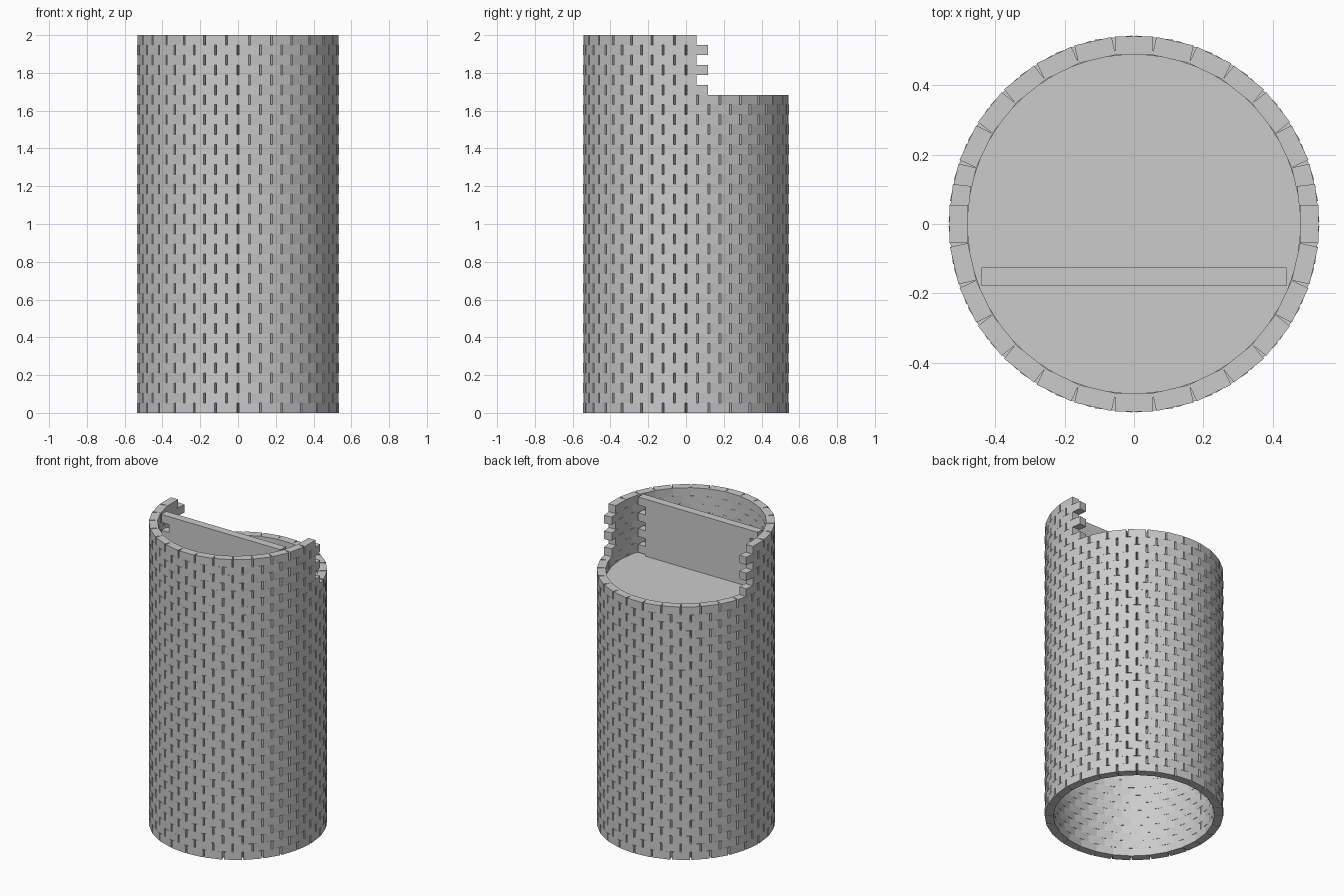
import bpy, bmesh, math
from mathutils import Matrix

cube = bpy.data.objects.get("Cube")
if cube:
    bpy.data.objects.remove(cube, do_unlink=True)

COURSES, LOW_COURSES, PER_RING = 38, 32, 28
COURSE_H = 2.0 / COURSES
BRICK_W, BRICK_D = 0.11, 0.053
RX, RY = 0.506, 0.515          # brick centre line of the slightly oval ring
FLOOR_Z = 1.62

stone = bpy.data.materials.new("grey stone")
stone.use_nodes = True
colour = (0.6, 0.6, 0.6, 1)
stone.diffuse_color = colour
stone.node_tree.nodes["Principled BSDF"].inputs["Base Color"].default_value = colour


def brick(bm, x, y, course, turn=0.0):
    """Add one box-shaped brick lying in the given course."""
    z = (course + 0.5) * COURSE_H
    place = (Matrix.Translation((x, y, z)) @ Matrix.Rotation(turn, 4, "Z")
             @ Matrix.Diagonal((BRICK_W, BRICK_D, COURSE_H, 1)))
    bmesh.ops.create_cube(bm, size=1, matrix=place)


def finish(bm, name):
    mesh = bpy.data.meshes.new(name)
    bm.to_mesh(mesh)
    bm.free()
    mesh.materials.append(stone)
    obj = bpy.data.objects.new(name, mesh)
    bpy.context.collection.objects.link(obj)
    return obj


# Round wall: staggered rings, the upper courses only around the front half
wall = bmesh.new()
for course in range(COURSES):
    stagger = 0.0 if course % 2 else 0.5
    for i in range(PER_RING):
        a = (i + stagger) * math.tau / PER_RING
        x, y = RX * math.sin(a), RY * math.cos(a)
        if course < LOW_COURSES or y < 0.08:
            brick(wall, x, y, course, -a)
finish(wall, "round_wall")

# Straight cross wall: rows of eight and seven bricks in turn
cross = bmesh.new()
for course in range(LOW_COURSES - 2, COURSES):
    count = 8 if course % 2 else 7
    for i in range(count):
        brick(cross, (i - (count - 1) / 2) * BRICK_W, -0.152, course)
finish(cross, "cross_wall")

# Floor disc inside the ring
floor = bmesh.new()
bmesh.ops.create_cone(floor, cap_ends=True, segments=56, radius1=1, radius2=1, depth=0.05,
                      matrix=Matrix.Translation((0, 0, FLOOR_Z - 0.025))
                      @ Matrix.Diagonal((0.485, 0.493, 1, 1)))
finish(floor, "floor")
